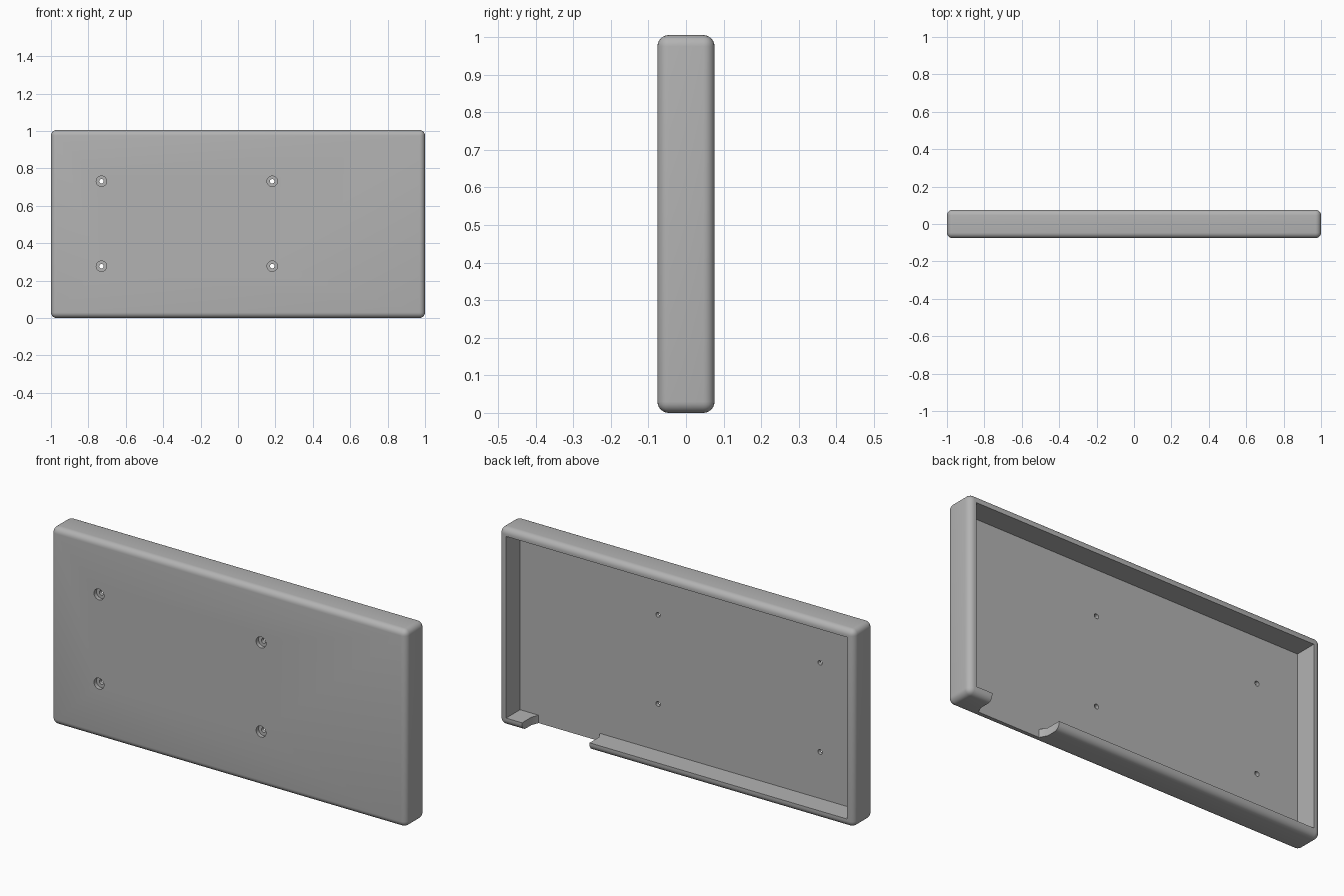
import bpy
import bmesh
import math

default = bpy.data.objects.get("Cube")
if default:
    bpy.data.objects.remove(default, do_unlink=True)

HEIGHT, HALF_DEPTH = 1.005, 0.076
WALL = 0.04
FLOOR_Y = -HALF_DEPTH + WALL
RADIUS = 0.03

grey = bpy.data.materials.new("light_grey")
grey.use_nodes = True
colour = (0.45, 0.45, 0.45, 1)
grey.diffuse_color = colour
grey.node_tree.nodes["Principled BSDF"].inputs["Base Color"].default_value = colour


def make_object(name, bm):
    bmesh.ops.recalc_face_normals(bm, faces=bm.faces)
    mesh = bpy.data.meshes.new(name)
    bm.to_mesh(mesh)
    bm.free()
    obj = bpy.data.objects.new(name, mesh)
    bpy.context.collection.objects.link(obj)
    mesh.materials.append(grey)
    return obj


def box(name, low, high):
    bm = bmesh.new()
    bmesh.ops.create_cube(bm, size=1)
    for v in bm.verts:
        v.co = [(a + b) / 2 + c * (b - a) for a, b, c in zip(low, high, v.co)]
    return make_object(name, bm)


def prism(name, outline, z_low, z_high):
    """Extrude an x-y outline upward."""
    bm = bmesh.new()
    face = bm.faces.new([bm.verts.new((x, y, z_low)) for x, y in outline])
    top = bmesh.ops.extrude_face_region(bm, geom=[face])["geom"]
    for v in top:
        if isinstance(v, bmesh.types.BMVert):
            v.co.z = z_high
    return make_object(name, bm)


def cylinder(name, x, z, radius, y_low, y_high):
    outline = [(radius * math.cos(math.tau * i / 32), radius * math.sin(math.tau * i / 32))
               for i in range(32)]
    obj = prism(name, outline, y_low, y_high)
    # Turn the axis from z to y
    for v in obj.data.vertices:
        v.co = (x + v.co.x, v.co.z, z + v.co.y)
    obj.data.flip_normals()
    return obj


def cut(target, cutter):
    cutter.hide_render = True
    mod = target.modifiers.new("cut", "BOOLEAN")
    mod.operation = "DIFFERENCE"
    mod.solver = "EXACT"
    mod.object = cutter
    bpy.ops.object.modifier_apply(modifier=mod.name)
    bpy.data.objects.remove(cutter, do_unlink=True)


# Rounded outer shell
tray = box("wall_tray", (-1, -HALF_DEPTH, 0), (1, HALF_DEPTH, HEIGHT))
bpy.context.view_layer.objects.active = tray
tray.select_set(True)
bevel = tray.modifiers.new("rounding", "BEVEL")
bevel.width = RADIUS
bevel.segments = 6
bpy.ops.object.modifier_apply(modifier=bevel.name)

# Cavity open to the back
cut(tray, box("cavity_cutter", (-1 + WALL, FLOOR_Y, WALL), (1 - WALL, 0.2, HEIGHT - WALL)))

# Cable notch through the bottom wall, narrowing next to the plate
notch = [(0.51, FLOOR_Y), (0.855, FLOOR_Y), (0.87, 0), (0.87, 0.2), (0.49, 0.2), (0.49, 0)]
cut(tray, prism("notch_cutter", notch, -0.1, WALL + 0.01))

# Four counterbored screw holes
for x in (-0.73, 0.183):
    for z in (0.277, 0.731):
        cut(tray, cylinder("head_cutter", x, z, 0.028, -0.2, -HALF_DEPTH + 0.02))
        cut(tray, cylinder("screw_cutter", x, z, 0.012, -0.2, 0))

bpy.ops.object.shade_smooth_by_angle(angle=math.radians(30))
